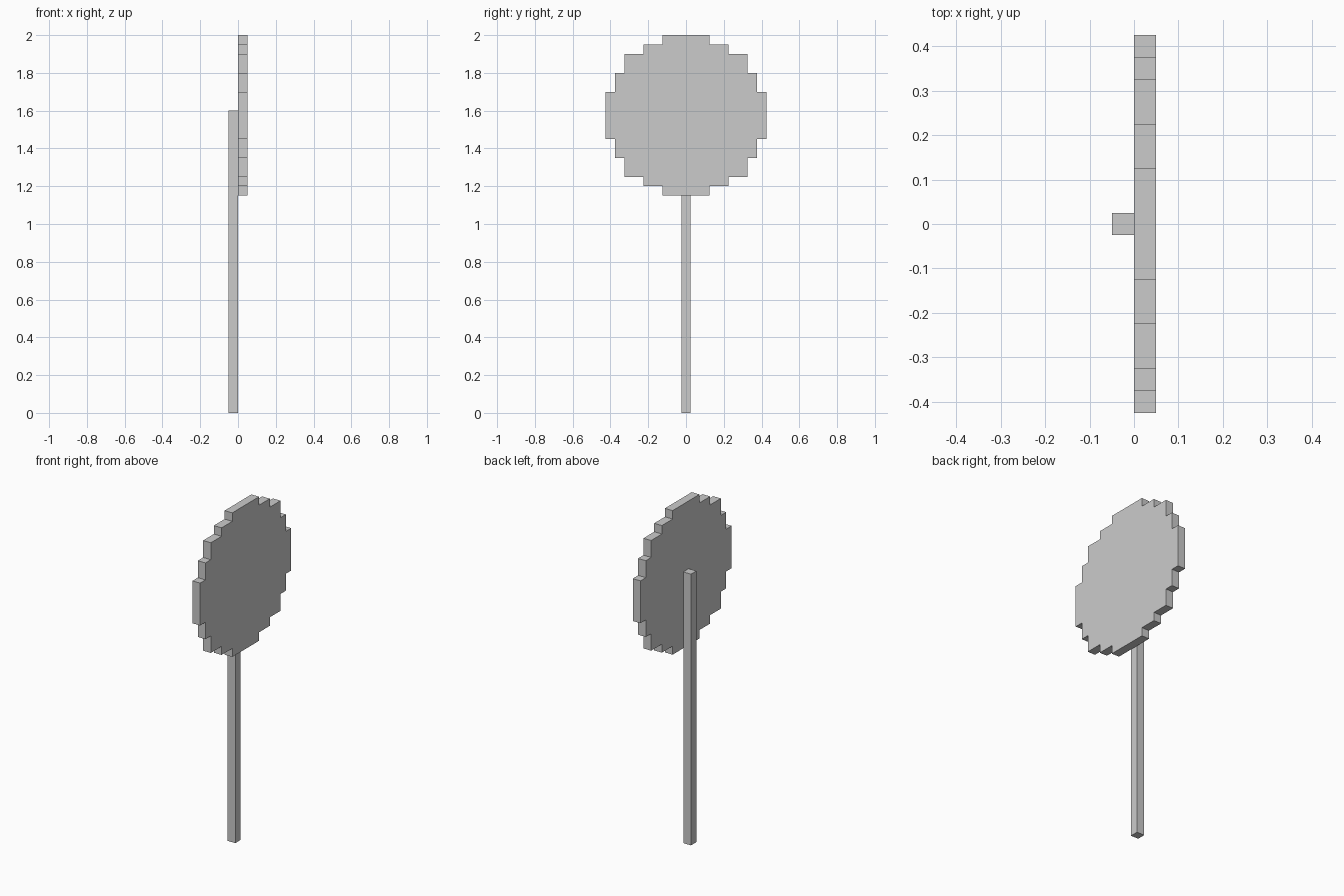
import bpy, bmesh
from mathutils import Vector

if "Cube" in bpy.data.objects:
    bpy.data.objects.remove(bpy.data.objects["Cube"])

U = 0.05  # block size


def extruded(name, outline, x0, x1):
    """Extrude a y-z outline along x."""
    bm = bmesh.new()
    face = bm.faces.new([bm.verts.new((x0, y, z)) for y, z in outline])
    ext = bmesh.ops.extrude_face_region(bm, geom=[face])
    verts = [v for v in ext["geom"] if isinstance(v, bmesh.types.BMVert)]
    bmesh.ops.translate(bm, verts=verts, vec=Vector((x1 - x0, 0, 0)))
    bmesh.ops.recalc_face_normals(bm, faces=bm.faces)
    mesh = bpy.data.meshes.new(name)
    bm.to_mesh(mesh)
    bm.free()
    obj = bpy.data.objects.new(name, mesh)
    bpy.context.collection.objects.link(obj)
    return obj


# Stepped round sign: one quarter outline in blocks, mirrored to a full circle
quarter = [(8.5, 2.5), (7.5, 2.5), (7.5, 4.5), (6.5, 4.5), (6.5, 6.5),
           (4.5, 6.5), (4.5, 7.5), (2.5, 7.5), (2.5, 8.5)]
half = quarter + [(-y, z) for y, z in reversed(quarter)]
full = half + [(y, -z) for y, z in reversed(half)]
extruded("sign_disc", [(y * U, 1.575 + z * U) for y, z in full], 0, U)

# Square post behind the sign
h = U / 2
extruded("post", [(-h, 0), (h, 0), (h, 1.6), (-h, 1.6)], -U, 0)
